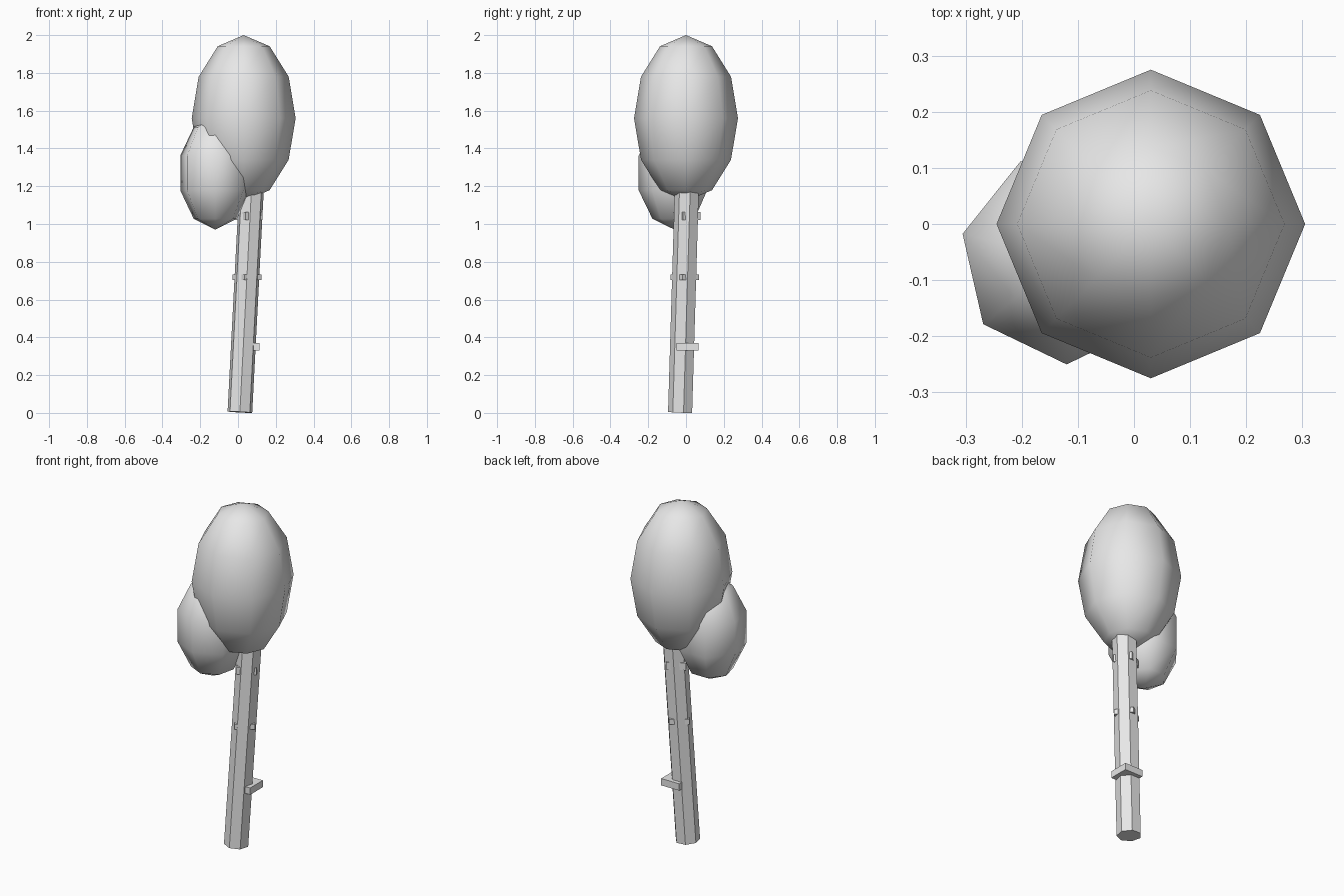
import bpy, bmesh, math
from mathutils import Vector, Matrix

if "Cube" in bpy.data.objects:
    bpy.data.objects.remove(bpy.data.objects["Cube"])

grey = bpy.data.materials.new("plain_grey")
grey.diffuse_color = (0.8, 0.8, 0.8, 1)
grey.use_nodes = True
grey.node_tree.nodes["Principled BSDF"].inputs["Base Color"].default_value = grey.diffuse_color

BASE = Vector((0.01, -0.028, 0.004))      # trunk foot
LEAN = Vector((0.052, 0.03, 1.0))         # trunk direction per unit of height


def lathe(name, profile, sides, smooth):
    """Closed solid from (radius, z) points, one corner facing -y; radius 0 is a pole."""
    bm = bmesh.new()
    rings = []
    for r, z in profile:
        if r < 1e-6:
            rings.append([bm.verts.new((0, 0, z))])
        else:
            angles = [-math.pi / 2 + 2 * math.pi * i / sides for i in range(sides)]
            rings.append([bm.verts.new((r * math.cos(a), r * math.sin(a), z)) for a in angles])
    for low, high in zip(rings, rings[1:]):
        for i in range(sides):
            j = (i + 1) % sides
            if len(low) == 1:
                bm.faces.new((low[0], high[j], high[i]))
            elif len(high) == 1:
                bm.faces.new((low[i], low[j], high[0]))
            else:
                bm.faces.new((low[i], low[j], high[j], high[i]))
    for ring in (rings[0], rings[-1]):
        if len(ring) > 1:
            bm.faces.new(ring)
    bmesh.ops.recalc_face_normals(bm, faces=bm.faces)
    for f in bm.faces:
        f.smooth = smooth
    me = bpy.data.meshes.new(name)
    bm.to_mesh(me)
    bm.free()
    me.materials.append(grey)
    ob = bpy.data.objects.new(name, me)
    bpy.context.collection.objects.link(ob)
    return ob


def crown(name, center, radius, half_height, sides, rings):
    steps = [math.pi * i / rings for i in range(rings + 1)]
    profile = [(radius * math.sin(t), -half_height * math.cos(t)) for t in steps]
    lathe(name, profile, sides, True).location = center


# Foliage
crown("main_crown", (0.03, 0, 1.56), 0.275, 0.44, 8, 6)
crown("side_crown", (-0.12, -0.06, 1.27), 0.2, 0.3, 7, 5)

# Leaning seven-sided trunk
tilt = Vector((0, 0, 1)).rotation_difference(LEAN).to_matrix().to_4x4()
trunk = lathe("trunk", [(0.067, 0), (0.067, 1.3)], 7, False)
trunk.matrix_world = Matrix.Translation(BASE) @ tilt

# Square bark collars whose corners poke out: height, half diagonal, thickness, yaw, offset
collars = [
    ("lower_collar", 0.35, 0.083, 0.04, 45, (0.028, 0.025)),
    ("middle_collar", 0.718, 0.077, 0.03, -10, (0, 0)),
    ("upper_collar", 1.043, 0.075, 0.042, -14, (-0.006, 0)),
]
for name, z, half_diag, thick, yaw, (dx, dy) in collars:
    ob = lathe(name, [(half_diag, -thick / 2), (half_diag, thick / 2)], 4, False)
    ob.location = BASE + LEAN * z + Vector((dx, dy, -BASE.z))
    ob.rotation_euler.z = math.radians(yaw)
